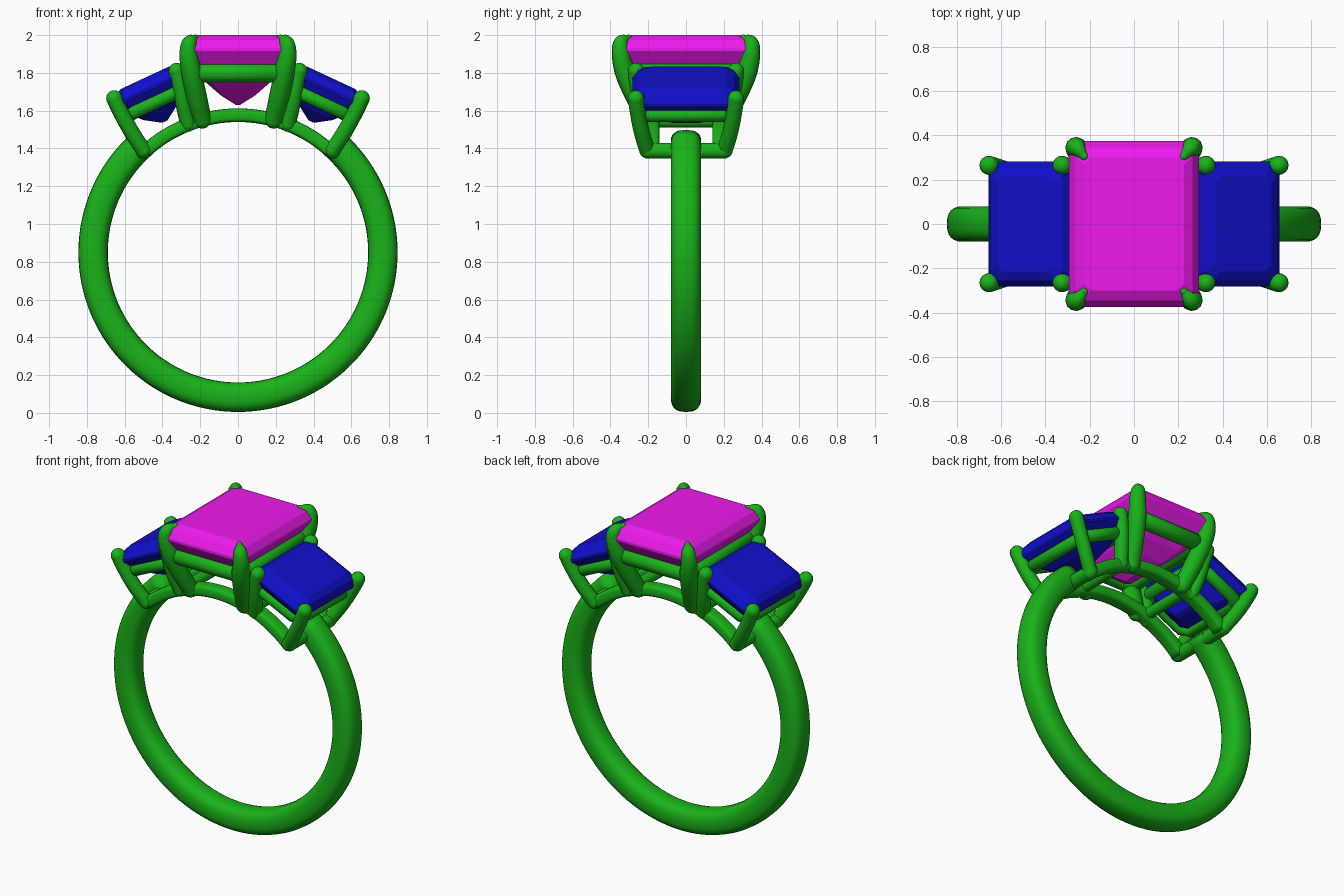
import bpy, bmesh, math
from mathutils import Vector

if "Cube" in bpy.data.objects:
    bpy.data.objects.remove(bpy.data.objects["Cube"])

def material(name, rgb):
    m = bpy.data.materials.new(name)
    m.diffuse_color = (*rgb, 1)
    m.use_nodes = True
    m.node_tree.nodes["Principled BSDF"].inputs["Base Color"].default_value = m.diffuse_color
    return m

METAL = material("green_metal", (0.01, 0.45, 0.01))
PINK = material("pink_gem", (0.85, 0.01, 0.85))
BLUE = material("blue_gem", (0.005, 0.005, 0.6))
CZ = 0.85   # ring centre height

def finish(name, bm, mat, smooth=True):
    bmesh.ops.recalc_face_normals(bm, faces=bm.faces)
    me = bpy.data.meshes.new(name)
    bm.to_mesh(me)
    bm.free()
    ob = bpy.data.objects.new(name, me)
    bpy.context.collection.objects.link(ob)
    me.materials.append(mat)
    for p in me.polygons:
        p.use_smooth = smooth
    return ob

def arc_sweep(name, rc, hr, y0, hy, a0, a1, steps, power):
    """Rounded section swept round the finger axis; angles in degrees from the top."""
    bm = bmesh.new()
    rings = []
    n = 24
    for i in range(steps + 1):
        a = math.radians(a0 + (a1 - a0) * i / steps)
        ring = []
        for k in range(n):
            t = 2 * math.pi * k / n
            c, s = math.cos(t), math.sin(t)
            r = rc + hr * math.copysign(abs(c) ** (2 / power), c)
            y = y0 + hy * math.copysign(abs(s) ** (2 / power), s)
            ring.append(bm.verts.new((r * math.sin(a), y, CZ + r * math.cos(a))))
        rings.append(ring)
    for p, q in zip(rings, rings[1:]):
        for k in range(n):
            bm.faces.new((p[k], p[(k + 1) % n], q[(k + 1) % n], q[k]))
    bm.faces.new(rings[0])
    bm.faces.new(rings[-1])
    return finish(name, bm, METAL)

def tube(name, pts, cyclic=False, smooth_path=True):
    """Round wire through (x, y, z, radius) points, with ball ends when open."""
    cu = bpy.data.curves.new(name, 'CURVE')
    cu.dimensions = '3D'
    cu.bevel_depth = 1.0
    cu.bevel_resolution = 4
    cu.resolution_u = 8
    if smooth_path:
        sp = cu.splines.new('BEZIER')
        sp.bezier_points.add(len(pts) - 1)
        for b, p in zip(sp.bezier_points, pts):
            b.co, b.radius = p[:3], p[3]
            b.handle_left_type = b.handle_right_type = 'AUTO'
    else:
        sp = cu.splines.new('POLY')
        sp.points.add(len(pts) - 1)
        for b, p in zip(sp.points, pts):
            b.co, b.radius = (*p[:3], 1), p[3]
    sp.use_cyclic_u = cyclic
    tmp = bpy.data.objects.new("tmp", cu)
    bpy.context.collection.objects.link(tmp)
    bpy.context.view_layer.update()
    me = bpy.data.meshes.new_from_object(tmp.evaluated_get(bpy.context.evaluated_depsgraph_get()))
    bm = bmesh.new()
    bm.from_mesh(me)
    bpy.data.objects.remove(tmp)
    if not cyclic:
        for p in (pts[0], pts[-1]):
            r = bmesh.ops.create_uvsphere(bm, u_segments=16, v_segments=10, radius=p[3])
            bmesh.ops.translate(bm, verts=r['verts'], vec=p[:3])
    return finish(name, bm, METAL)

def frame(cx, cz, tilt, side):
    """Local (u, y, w) to world: u along the head, w out through the stone."""
    a = math.radians(tilt)
    t = Vector((math.cos(a), 0, -math.sin(a)))
    n = Vector((math.sin(a), 0, math.cos(a)))
    def f(u, y, w):
        v = Vector((cx, 0, cz)) + t * u + n * w + Vector((0, y, 0))
        v.x *= side
        return v
    return f

def octagon(hx, hy, c):
    return [(hx, hy - c), (hx - c, hy), (-hx + c, hy), (-hx, hy - c),
            (-hx, -hy + c), (-hx + c, -hy), (hx - c, -hy), (hx, -hy + c)]

def gem(name, f, levels, mat):
    bm = bmesh.new()
    rings = [[bm.verts.new(f(x, y, w)) for x, y in octagon(hx, hy, c)] for hx, hy, c, w in levels]
    for p, q in zip(rings, rings[1:]):
        for k in range(8):
            bm.faces.new((p[k], p[(k + 1) % 8], q[(k + 1) % 8], q[k]))
    bm.faces.new(rings[0])
    bm.faces.new(rings[-1])
    return finish(name, bm, mat, False)

def rail(name, f, hx, hy, w, r):
    pts = [(*f(x, y, w), r) for x, y in octagon(hx, hy, 0.04)]
    return tube(name, pts, True, False)

# Band, open under the heads, and the two curved base rails
arc_sweep("band", 0.767, 0.078, 0, 0.08, 40, 320, 96, 2.6)
for sy in (-1, 1):
    arc_sweep("base_rail", 0.726, 0.036, sy * 0.185, 0.045, -43, 43, 32, 3.5)

# Centre stone, gallery rail and claws
up = frame(0, 0, 0, 1)
gem("centre_stone", up, [(0.225, 0.30, 0.03, 2.0), (0.265, 0.345, 0.04, 1.975),
                         (0.294, 0.374, 0.05, 1.93), (0.294, 0.374, 0.05, 1.915),
                         (0.25, 0.33, 0.045, 1.85), (0.165, 0.24, 0.03, 1.745),
                         (0.09, 0.16, 0.02, 1.68), (0.01, 0.07, 0.004, 1.63)], PINK)
rail("centre_gallery", up, 0.235, 0.31, 1.80, 0.05)
for sx in (-1, 1):
    for sy in (-1, 1):
        path = [(0.19, 0.205, 1.555, 0.05), (0.22, 0.27, 1.68, 0.054), (0.247, 0.325, 1.81, 0.054),
                (0.262, 0.345, 1.91, 0.048), (0.256, 0.343, 1.96, 0.04), (0.225, 0.305, 1.985, 0.018)]
        tube("centre_claw", [(sx * x, sy * y, z, r) for x, y, z, r in path])

# Side heads: stone, gallery rail, claws and cross bars
for side in (-1, 1):
    f = frame(0.465, 1.71, 25, side)
    gem("side_stone", f, [(0.14, 0.215, 0.03, 0.07), (0.18, 0.255, 0.04, 0.05),
                          (0.205, 0.282, 0.045, 0.012), (0.205, 0.282, 0.045, 0.0),
                          (0.165, 0.24, 0.04, -0.06), (0.10, 0.17, 0.03, -0.13),
                          (0.015, 0.08, 0.006, -0.185)], BLUE)
    rail("side_gallery", f, 0.165, 0.235, -0.07, 0.038)
    for sy in (-1, 1):
        outer = [(0.50, 0.205, 1.39, 0.042), (0.565, 0.235, 1.49, 0.042), (0.63, 0.258, 1.61, 0.042),
                 (0.655, 0.265, 1.665, 0.043)]
        inner = [(0.265, 0.20, 1.53, 0.042), (0.29, 0.235, 1.64, 0.042), (0.31, 0.258, 1.75, 0.042),
                 (0.325, 0.265, 1.81, 0.043)]
        for name, path in (("outer_claw", outer), ("inner_claw", inner)):
            tube(name, [(side * x, sy * y, z, r) for x, y, z, r in path])
    for name, deg, hw, r in (("outer_cross_bar", 43, 0.20, 0.042), ("inner_cross_bar", 19, 0.19, 0.034)):
        a = math.radians(deg)
        x, z = side * 0.735 * math.sin(a), CZ + 0.735 * math.cos(a)
        tube(name, [(x, -hw, z, r), (x, hw, z, r)], False, False)
